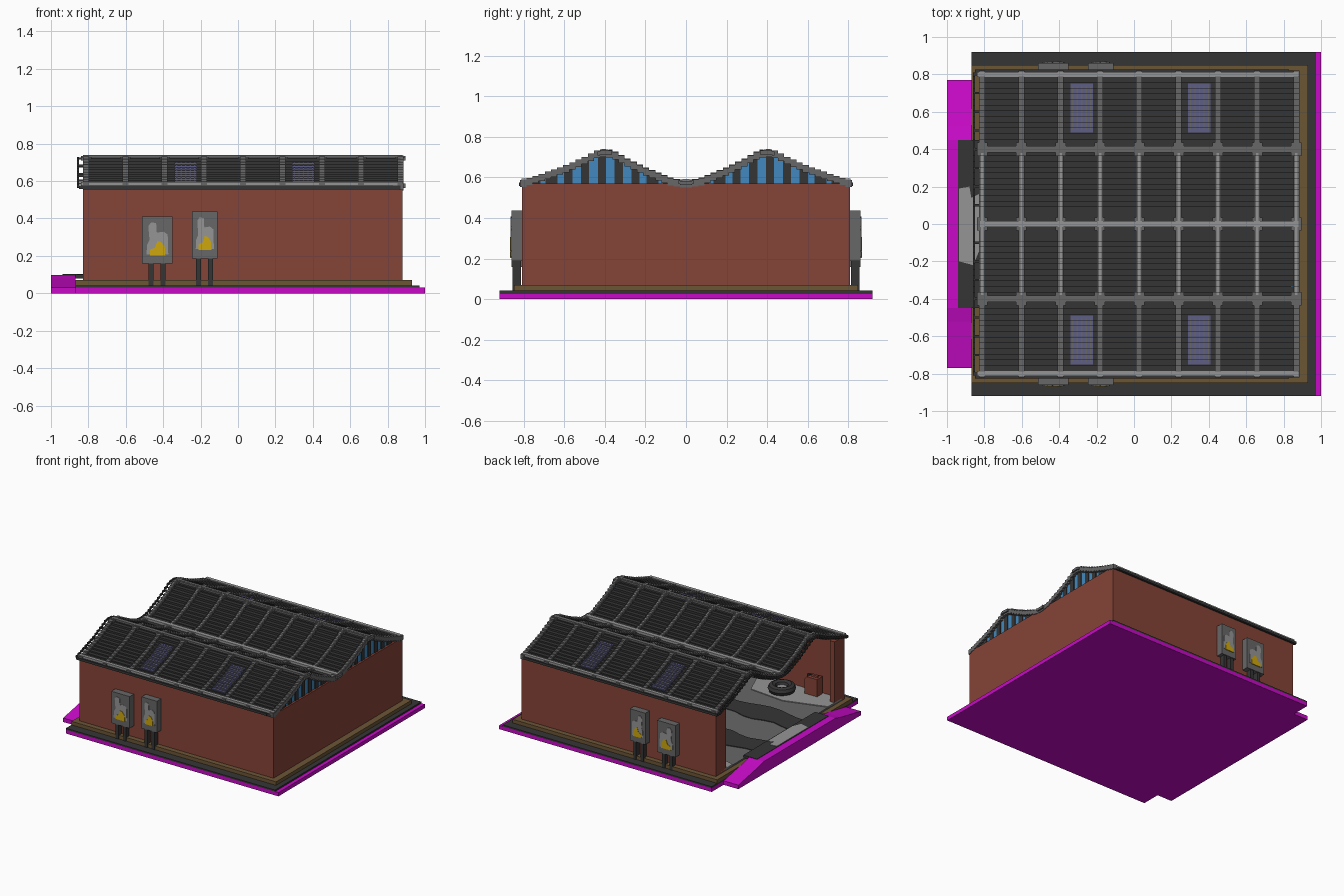
import bpy, bmesh, math

if "Cube" in bpy.data.objects:
    bpy.data.objects.remove(bpy.data.objects["Cube"], do_unlink=True)


def material(name, r, g, b):
    m = bpy.data.materials.new(name)
    m.use_nodes = True
    m.diffuse_color = (r, g, b, 1)
    m.node_tree.nodes["Principled BSDF"].inputs["Base Color"].default_value = (r, g, b, 1)
    return m


DARK = material("charcoal", 0.036, 0.036, 0.036)
GREY = material("mid grey", 0.135, 0.135, 0.135)
LIGHT = material("light grey", 0.30, 0.30, 0.30)
BRICK = material("brick red", 0.235, 0.056, 0.038)
BLUE = material("window blue", 0.055, 0.25, 0.52)
VIOLET = material("skylight violet", 0.11, 0.11, 0.24)
MAGENTA = material("magenta", 0.58, 0.003, 0.58)
YELLOW = material("yellow", 0.62, 0.39, 0.004)
BROWN = material("brown", 0.15, 0.092, 0.036)


def prism(name, pts, t0, t1, mat, axis="x"):
    """Extrude a closed 2D outline along one axis."""
    place = {"x": lambda a, b, t: (t, a, b),
             "y": lambda a, b, t: (a, t, b),
             "z": lambda a, b, t: (a, b, t)}[axis]
    bm = bmesh.new()
    lo = [bm.verts.new(place(a, b, t0)) for a, b in pts]
    hi = [bm.verts.new(place(a, b, t1)) for a, b in pts]
    bm.faces.new(lo)
    bm.faces.new(hi)
    n = len(pts)
    for i in range(n):
        bm.faces.new((lo[i], lo[(i + 1) % n], hi[(i + 1) % n], hi[i]))
    bmesh.ops.recalc_face_normals(bm, faces=bm.faces)
    me = bpy.data.meshes.new(name)
    bm.to_mesh(me)
    bm.free()
    me.materials.append(mat)
    ob = bpy.data.objects.new(name, me)
    bpy.context.collection.objects.link(ob)
    return ob


def box(name, x0, x1, y0, y1, z0, z1, mat):
    return prism(name, [(x0, y0), (x1, y0), (x1, y1), (x0, y1)], z0, z1, mat, "z")


# Roof height across the building: two humps with a valley in the middle
PROFILE = [(0, .572), (.07, .582), (.2, .635), (.3, .685), (.36, .72), (.4, .727),
           (.44, .72), (.5, .69), (.6, .645), (.72, .603), (.84, .565)]
STEP = 0.0303


def height(y):
    u = abs(y)
    for (a, za), (b, zb) in zip(PROFILE, PROFILE[1:]):
        if u <= b:
            return za + (zb - za) * (u - a) / (b - a)
    return PROFILE[-1][1]


def strip(name, x0, x1, y0, y1, off, thick, mat):
    """Stepped band that follows the roof between y0 and y1."""
    cuts = [k * STEP for k in range(-28, 29) if y0 + .002 < k * STEP < y1 - .002]
    edges = [y0] + cuts + [y1]
    top = []
    for a, b in zip(edges, edges[1:]):
        cell = (math.floor((a + b) / 2 / STEP) + .5) * STEP
        z = height(cell) + off
        top += [(a, z), (b, z)]
    return prism(name, top + [(y, z - thick) for y, z in reversed(top)], x0, x1, mat)


# Ground plates
box("base_plate", -.87, 1, -.92, .92, 0, .03, MAGENTA)
box("pavement", -.87, .97, -.92, .92, .03, .042, DARK)
box("plinth", -.87, .93, -.85, .85, .042, .07, BROWN)

# Entrance ramp rising towards the middle, with driveway on top
prism("entrance_ramp", [(-.77, 0), (.77, 0), (.77, .032), (.52, .08), (.45, .098),
                        (-.45, .098), (-.52, .08), (-.77, .032)], -1, -.87, MAGENTA)
box("driveway", -.94, -.82, -.45, .45, .08, .101, DARK)
prism("driveway_patch", [(-.935, -.2), (-.86, -.22), (-.83, -.15), (-.83, .16), (-.87, .14),
                         (-.88, .2), (-.935, .19)], .101, .104, LIGHT, "z")

# Floor with wavy tyre tracks
box("floor", -.83, .84, -.78, .78, .07, .082, GREY)
for s in (-1, 1):
    xs = [-.83 + i * .0835 for i in range(21)]
    inner = [(x, s * (.14 + .02 * math.sin(x * 17))) for x in xs]
    outer = [(x, s * (.34 + .025 * math.sin(x * 11 + 1))) for x in reversed(xs)]
    prism("tyre_track", inner + outer, .082, .087, DARK, "z")
    prism("floor_patch", [(-.83, s * .6), (-.7, s * .56), (-.5, s * .5), (-.2, s * .53),
                          (-.1, s * .77), (-.83, s * .77)], .082, .088, LIGHT, "z")

# Walls
for s in (-1, 1):
    a, b = sorted((s * .81, s * .775))
    box("side_wall", -.83, .88, a, b, .07, .572, BRICK)
    a, b = sorted((s * .81, s * .68))
    box("entrance_pier", -.83, -.79, a, b, .07, .572, BRICK)
box("end_wall", .845, .88, -.81, .81, .07, .57, BRICK)

# Gable window with dark ribs
ys = [-.8 + i * .04 for i in range(41)]
prism("gable_glass", [(-.8, .55), (.8, .55)] + [(y, height(y) - .008) for y in reversed(ys)],
      .84, .862, BLUE)
for i in range(-9, 10):
    y = i * .083
    w = .03 if abs(y) < .2 or abs(y) > .6 else .02
    prism("gable_rib", [(y - w, .565), (y + w, .565), (y + w, height(y + w) - .01),
                        (y - w, height(y - w) - .01)], .862, .868, DARK)

# Corrugated roof and its raised frame
strip("roof_sheets", -.83, .87, -.82, .82, 0, .022, DARK)
bars = [-.81 + .21 * i for i in range(9)]
for i, x in enumerate(bars):
    strip("roof_rib", x - .018, x + .014, -.82, .82, .012, .03, GREY)
    strip("roof_rib_cap", x - .008, x + .005, -.38, .38, .015, .004, LIGHT)
    for c in (-.4, 0, .4):
        strip("rib_gusset", x - .03, x + .026, c - .036, c + .036, .009, .02, GREY)
for c in (-.4, .4):
    strip("ridge_bar", -.83, .88, c - .017, c + .017, .014, .03, GREY)
box("valley_bar", -.83, .88, -.017, .017, .57, .593, LIGHT)
strip("gable_edge", .862, .884, -.82, .82, .012, .036, GREY)

# Slender rail along the open end
strip("end_rail", -.862, -.85, -.81, .81, .004, .014, DARK)
for y in (.1, .2, .3, .4, .5, .6, .7, .8):
    for s in (-1, 1):
        z = height(y)
        box("rail_stub", -.855, -.82, s * y - .006, s * y + .006, z - .012, z - .002, DARK)

# Eave gutters
for s in (-1, 1):
    a, b = sorted((s * .785, s * .812))
    box("gutter", -.84, .88, a, b, .575, .594, LIGHT)
    a, b = sorted((s * .8, s * .825))
    box("gutter_shadow_board", -.85, .83, a, b, .558, .576, DARK)

# Skylights with a grille
for s in (-1, 1):
    for x in (-.28, .35):
        a, b = sorted((s * .49, s * .75))
        strip("skylight", x - .06, x + .06, a, b, .008, .012, VIOLET)
        for k in range(5):
            gx = x - .048 + k * .024
            strip("skylight_bar", gx - .0035, gx + .0035, a + .015, b - .015, .012, .006, GREY)

# Sign boards on posts, on both long sides
HAND = [(.14, .2), (.86, .2), (.84, .62), (.7, .68), (.48, .66), (.46, .86), (.3, .88),
        (.2, .8), (.24, .5), (.16, .4)]
BLOB = [(.25, .18), (.76, .18), (.74, .36), (.62, .46), (.5, .48), (.42, .34), (.26, .3)]
for s in (-1, 1):
    for x0, x1, z0, z1 in ((-.512, -.35, .158, .41), (-.245, -.11, .187, .437)):
        w, h = x1 - x0, z1 - z0
        a, b = sorted((s * .862, s * .81))
        box("sign_board", x0, x1, a, b, z0, z1, GREY)
        for shape, y, m, n in ((HAND, .865, LIGHT, "sign_hand"), (BLOB, .868, YELLOW, "sign_blob")):
            prism(n, [(x0 + w * u, z0 + h * v) for u, v in shape], s * .861, s * y, m, "y")
        mid = (x0 + x1) / 2
        for px in (mid - .034, mid + .03):
            a, b = sorted((s * .855, s * .815))
            box("sign_post", px - .013, px + .013, a, b, .04, z0 + .01, DARK)

# Spare tyre lying on the floor
bpy.ops.mesh.primitive_torus_add(major_radius=.07, minor_radius=.033, major_segments=20,
                                 minor_segments=8, location=(-.41, -.62, .12))
tyre = bpy.context.object
tyre.name = "spare_tyre"
tyre.data.materials.append(DARK)
bpy.ops.object.shade_smooth_by_angle()
bpy.ops.mesh.primitive_cylinder_add(vertices=16, radius=.045, depth=.03, location=(-.41, -.62, .11))
hub = bpy.context.object
hub.name = "tyre_hub"
hub.data.materials.append(LIGHT)

# Fuel can
prism("fuel_can", [(-.67, .085), (-.56, .085), (-.56, .205), (-.58, .225), (-.67, .225)],
      -.76, -.69, BRICK, "y")
box("fuel_can_handle", -.655, -.6, -.735, -.715, .225, .24, BRICK)
box("fuel_can_cap", -.585, -.565, -.735, -.715, .215, .235, DARK)
